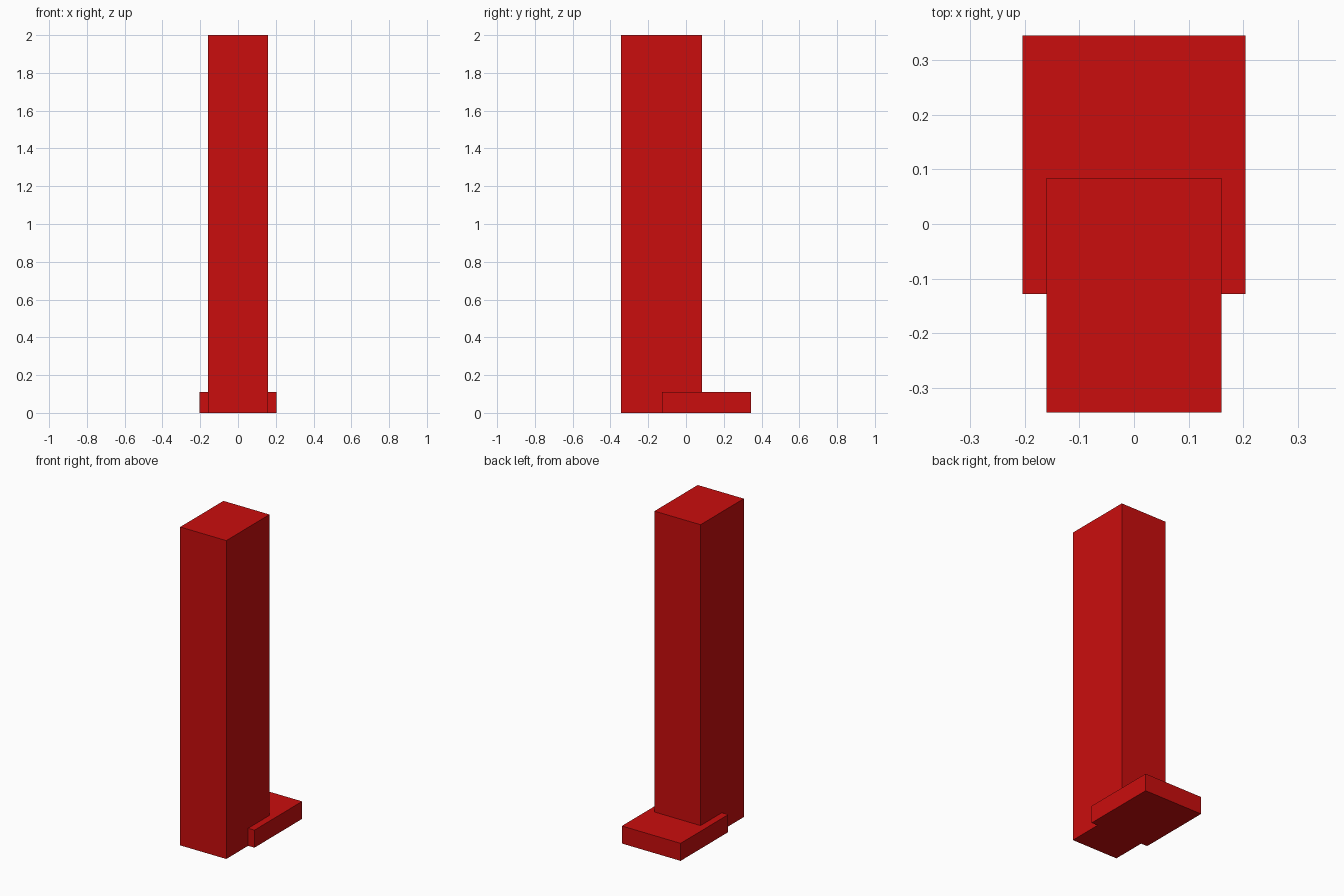
import bpy
from mathutils import Matrix, Vector
import bmesh

default = bpy.data.objects.get("Cube")
if default:
    bpy.data.objects.remove(default, do_unlink=True)

# Single red colour
red = bpy.data.materials.new("red")
red.use_nodes = True
colour = (0.59, 0.004, 0.004, 1)
red.diffuse_color = colour
red.node_tree.nodes["Principled BSDF"].inputs["Base Color"].default_value = colour


def block(name, low, high):
    """Box spanning two opposite corners."""
    low, high = Vector(low), Vector(high)
    bm = bmesh.new()
    place = Matrix.Translation((low + high) / 2) @ Matrix.Diagonal((*(high - low), 1))
    bmesh.ops.create_cube(bm, size=1, matrix=place)
    mesh = bpy.data.meshes.new(name)
    bm.to_mesh(mesh)
    bm.free()
    mesh.materials.append(red)
    obj = bpy.data.objects.new(name, mesh)
    bpy.context.collection.objects.link(obj)
    return obj


# Tall post
block("post", (-0.16, -0.345, 0), (0.16, 0.084, 2))

# Low foot wrapping the back of the post
block("foot", (-0.204, -0.128, 0), (0.204, 0.345, 0.11))
